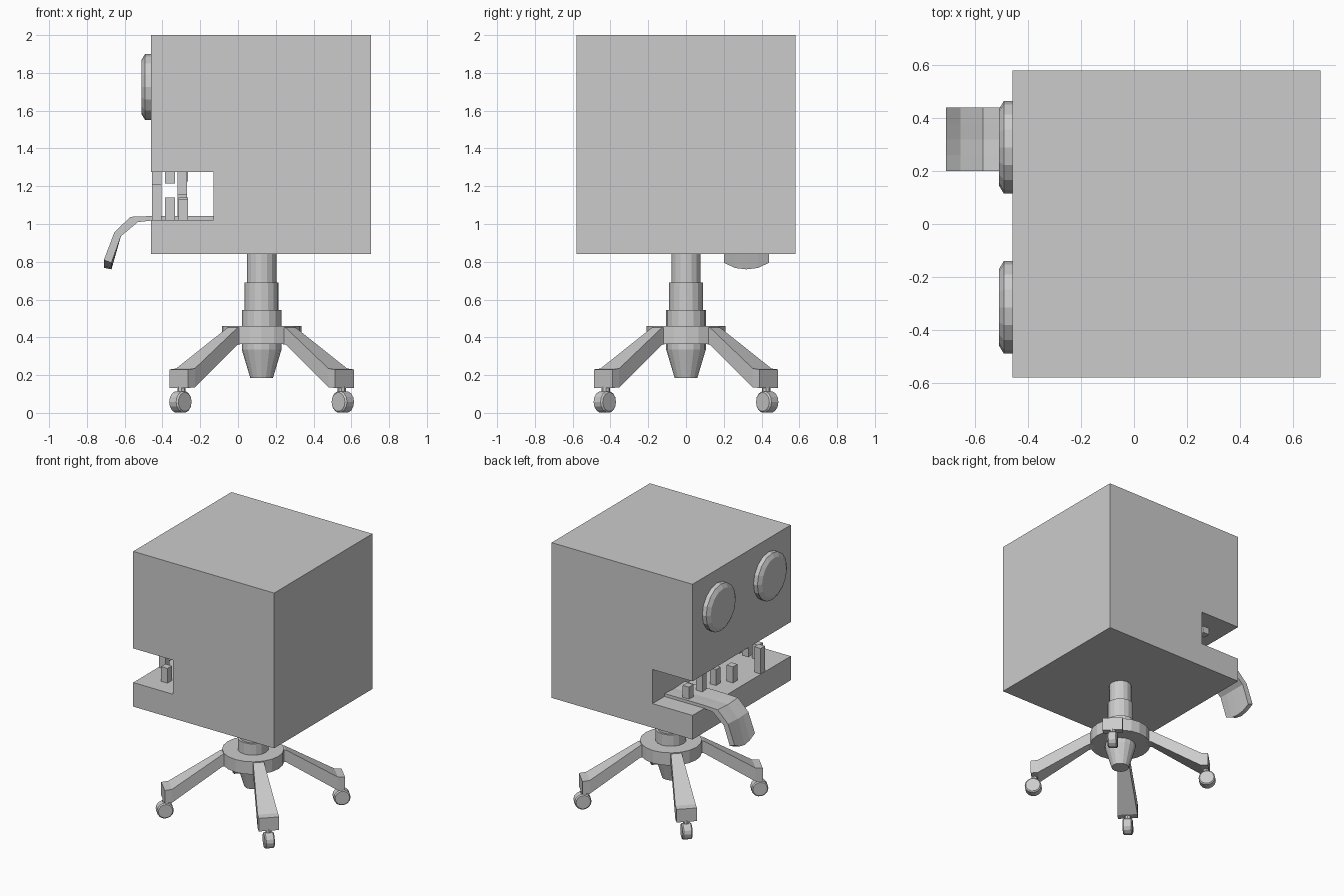
import bpy, bmesh, math
from mathutils import Vector, Matrix

if "Cube" in bpy.data.objects:
    bpy.data.objects.remove(bpy.data.objects["Cube"])

CX = 0.125  # centre of the stand and body in x


def finish(name, bm):
    bmesh.ops.recalc_face_normals(bm, faces=bm.faces)
    me = bpy.data.meshes.new(name)
    bm.to_mesh(me)
    bm.free()
    ob = bpy.data.objects.new(name, me)
    bpy.context.collection.objects.link(ob)
    return ob


def loft(name, rings):
    """Skin a list of equal-length closed rings and cap both ends."""
    bm = bmesh.new()
    vs = [[bm.verts.new(p) for p in r] for r in rings]
    n = len(rings[0])
    for a, b in zip(vs, vs[1:]):
        for i in range(n):
            j = (i + 1) % n
            bm.faces.new((a[i], a[j], b[j], b[i]))
    bm.faces.new(vs[0])
    bm.faces.new(vs[-1])
    return finish(name, bm)


def turned(name, profile, matrix, sides=16):
    """Stack of (radius, height) rings around local z, placed by a matrix."""
    rings = []
    for r, h in profile:
        rings.append([matrix @ Vector((r * math.cos(2 * math.pi * k / sides),
                                       r * math.sin(2 * math.pi * k / sides), h))
                      for k in range(sides)])
    return loft(name, rings)


def box(name, x0, x1, y0, y1, z0, z1):
    return loft(name, [[(x0, y0, z), (x1, y0, z), (x1, y1, z), (x0, y1, z)]
                       for z in (z0, z1)])


# Body: cube with a mouth slot across one side
outline = [(-.46, .84), (.705, .84), (.705, 2), (-.46, 2),
           (-.46, 1.275), (-.13, 1.275), (-.13, 1.02), (-.46, 1.02)]
loft("body", [[(x, y, z) for x, z in outline] for y in (-.58, .58)])

# Eyes: chamfered discs facing -x
for i, y in enumerate((.29, -.315)):
    m = Matrix.Translation((-.45, y, 1.725)) @ Matrix.Rotation(-math.pi / 2, 4, 'Y')
    turned(f"eye_{i}", [(.175, 0), (.175, .042), (.145, .06)], m)

# Teeth: (x, y, height) rising from the floor or hanging from the roof
lower = [(-.29, .39, .11), (-.295, .24, .15), (-.29, .07, .12), (-.36, -.03, .12),
         (-.43, -.255, .19), (-.29, -.43, .11)]
upper = [(-.43, -.11, .075), (-.36, .15, .06), (-.295, -.2, .12), (-.29, .41, .05)]
for i, (x, y, h) in enumerate(lower):
    box(f"lower_tooth_{i}", x - .026, x + .026, y - .026, y + .026, 1.01, 1.02 + h)
for i, (x, y, h) in enumerate(upper):
    box(f"upper_tooth_{i}", x - .026, x + .026, y - .026, y + .026, 1.275 - h, 1.285)

# Tongue: slab following a bent path, slight groove, rounded tip
top = [(-.13, 1.042), (-.46, 1.042), (-.57, 1.038), (-.655, .955), (-.71, .79)]
under = [(-.13, 1.018), (-.46, 1.018), (-.53, 1.01), (-.62, .935), (-.67, .775)]
rings = []
for y, groove, tip in ((.2, 0, .02), (.26, -.003, -.008), (.32, -.007, -.015),
                       (.38, -.003, -.008), (.44, 0, .02)):
    ring = [(x, y, z + groove + (tip if k == 4 else 0)) for k, (x, z) in enumerate(top)]
    ring += [(x, y, z + (tip if k == 4 else 0)) for k, (x, z) in enumerate(under)][::-1]
    rings.append(ring)
loft("tongue", rings)

# Stand: telescopic column, hub disc and tapered foot
base = Matrix.Translation((CX, 0, 0))
turned("column", [(.105, .44), (.105, .545), (.09, .545), (.09, .69),
                  (.078, .69), (.078, .85)], base)
turned("hub", [(.21, .365), (.21, .46)], base, 20)
turned("hub_foot", [(.06, .185), (.105, .335), (.105, .37)], base)

# Four diagonal legs with casters
for i in range(4):
    m = base @ Matrix.Rotation(math.radians(45 + 90 * i), 4, 'Z')
    rings = []
    for r, h, z0, z1 in ((.18, .036, .366, .459), (.22, .038, .36, .45),
                         (.57, .07, .135, .235), (.62, .07, .132, .23)):
        rings.append([m @ Vector(p) for p in
                      ((r, -h, z0), (r, h, z0), (r, h, z1), (r, -h, z1))])
    loft(f"leg_{i}", rings)
    wheel = m @ Matrix.Translation((.608, 0, .058)) @ Matrix.Rotation(math.pi / 2, 4, 'X')
    turned(f"caster_{i}", [(.05, -.034), (.058, -.026), (.058, .026), (.05, .034)], wheel, 14)
    turned(f"caster_stem_{i}", [(.022, .1), (.022, .14)],
           m @ Matrix.Translation((.6, 0, 0)), 8)
